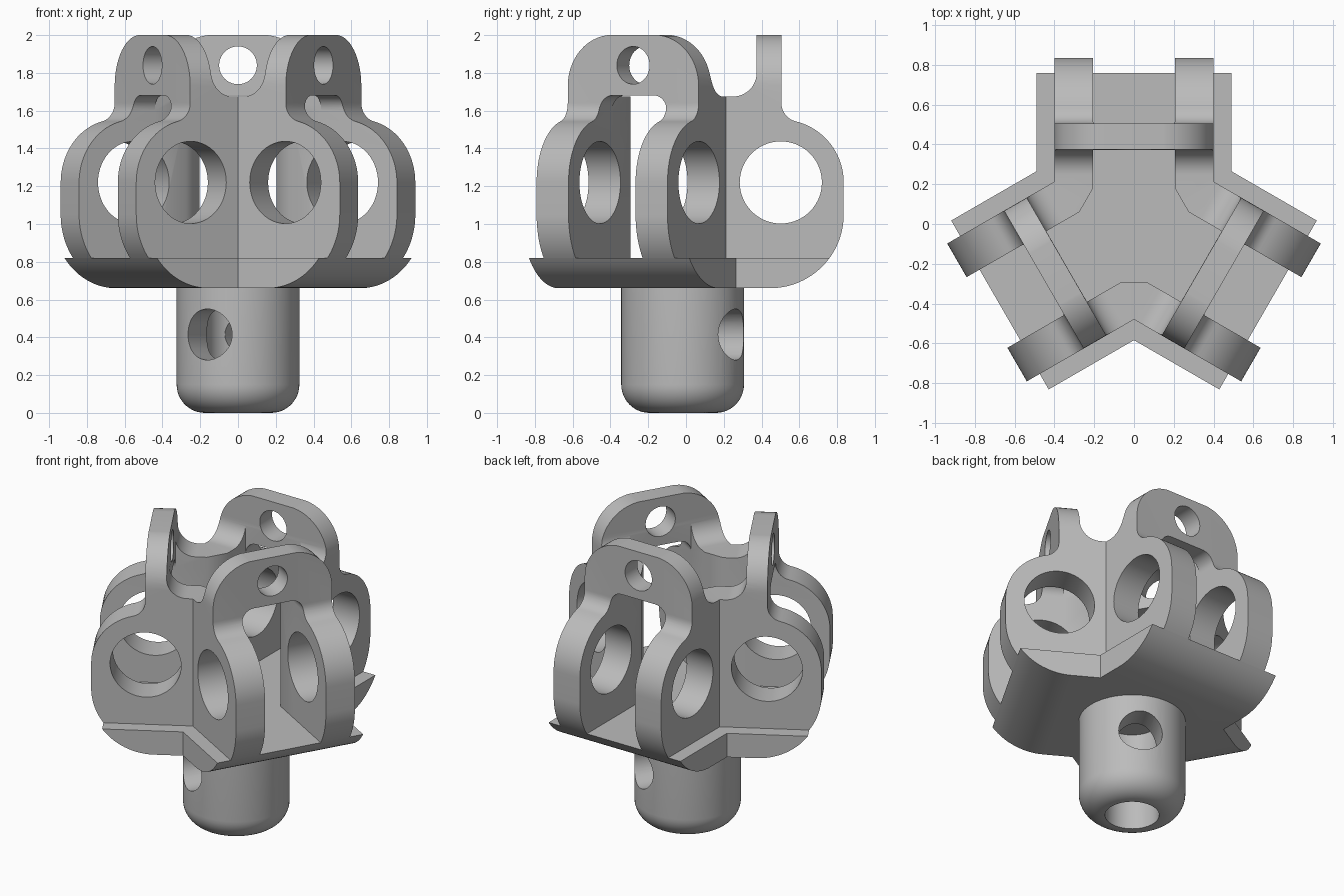
import bpy, bmesh
from math import sin, cos, radians, asin, degrees, atan2
from mathutils import Matrix, Vector

cube = bpy.data.objects.get("Cube")
if cube:
    bpy.data.objects.remove(cube, do_unlink=True)

CENTRE_Y = -0.018
FLOOR, UNDER, SADDLE, TOP = 0.82, 0.66, 1.675, 2.0

grey = bpy.data.materials.new("plain grey")
grey.use_nodes = True
grey.diffuse_color = (0.5, 0.5, 0.5, 1)
grey.node_tree.nodes["Principled BSDF"].inputs["Base Color"].default_value = (0.5, 0.5, 0.5, 1)


def arc(cx, cy, r, a0, a1, n=14):
    """Points along an arc, angles in degrees."""
    angles = [radians(a0 + (a1 - a0) * i / n) for i in range(n + 1)]
    return [(cx + r * cos(a), cy + r * sin(a)) for a in angles]


def circle(cx, cy, r, n=56):
    return arc(cx, cy, r, 0, 360, n)[:-1]


def make_object(name, bm):
    bmesh.ops.recalc_face_normals(bm, faces=bm.faces)
    mesh = bpy.data.meshes.new(name)
    bm.to_mesh(mesh)
    bm.free()
    obj = bpy.data.objects.new(name, mesh)
    bpy.context.collection.objects.link(obj)
    return obj


def prism(name, outline, axis, lo, hi):
    """Extrude a 2D outline along x, y or z."""
    place = {"x": lambda a, b, t: (t, a, b),
             "y": lambda a, b, t: (a, t, b),
             "z": lambda a, b, t: (a, b, t)}[axis]
    bm = bmesh.new()
    low = [bm.verts.new(place(a, b, lo)) for a, b in outline]
    high = [bm.verts.new(place(a, b, hi)) for a, b in outline]
    bm.faces.new(low)
    bm.faces.new(high)
    for i in range(len(low)):
        j = (i + 1) % len(low)
        bm.faces.new((low[i], low[j], high[j], high[i]))
    return make_object(name, bm)


def combine(obj, cutter, operation="DIFFERENCE"):
    """Apply a boolean and discard the cutter."""
    mod = obj.modifiers.new("cut", "BOOLEAN")
    mod.operation, mod.object, mod.solver = operation, cutter, "EXACT"
    bpy.context.view_layer.update()
    graph = bpy.context.evaluated_depsgraph_get()
    mesh = bpy.data.meshes.new_from_object(obj.evaluated_get(graph))
    obj.modifiers.clear()
    obj.data = mesh
    bpy.data.objects.remove(cutter, do_unlink=True)


def three_around(obj):
    """Trim to a third of a turn, then repeat around the centre."""
    bm = bmesh.new()
    bm.from_mesh(obj.data)
    for side in (1, -1):
        bmesh.ops.bisect_plane(bm, geom=bm.verts[:] + bm.edges[:] + bm.faces[:], dist=1e-6,
                               plane_co=(0, 0, 0), plane_no=(side * cos(radians(60)), -sin(radians(60)), 0),
                               clear_outer=True)
    first = bm.verts[:] + bm.edges[:] + bm.faces[:]
    for turn in (120, 240):
        copy = bmesh.ops.duplicate(bm, geom=first)["geom"]
        bmesh.ops.rotate(bm, verts=[v for v in copy if isinstance(v, bmesh.types.BMVert)],
                         cent=(0, 0, 0), matrix=Matrix.Rotation(radians(turn), 3, "Z"))
    bmesh.ops.remove_doubles(bm, verts=bm.verts, dist=1e-4)
    bm.to_mesh(obj.data)
    bm.free()


def finish(obj):
    obj.location.y = CENTRE_Y
    obj.data.materials.clear()
    obj.data.materials.append(grey)
    bpy.ops.object.select_all(action="DESELECT")
    obj.select_set(True)
    bpy.context.view_layer.objects.active = obj
    bpy.ops.object.shade_smooth_by_angle(angle=radians(30))


# Shared rounded lower end of base and cheeks
REACH, ROUND = 0.853, 0.39
end_d, end_z = REACH - ROUND, UNDER + ROUND
floor_angle = degrees(asin((FLOOR - end_z) / ROUND))

# Three-armed base plate
base = prism("base_plate", [(-0.3, UNDER)] + arc(end_d, end_z, ROUND, -90, floor_angle)
             + [(-0.3, FLOOR)], "x", -0.49, 0.49)
three_around(base)
finish(base)

# Clevis side profile: rounded cheek, shoulder, post and saddle
hole_d, hole_z = 0.52, 1.22
shoulder = REACH - hole_d
post_out, post_in, fillet, dip = 0.523, 0.392, 0.10, 0.125
fx = post_out + fillet
fz = hole_z + ((shoulder + fillet) ** 2 - (fx - hole_d) ** 2) ** 0.5
meet = degrees(atan2(fz - hole_z, fx - hole_d))
profile = ([(-0.3, FLOOR)] + arc(end_d, end_z, ROUND, floor_angle, 0)
           + arc(hole_d, hole_z, shoulder, 0, meet, 18)
           + arc(fx, fz, fillet, 180 + meet, 180, 10)
           + [(post_out, TOP), (post_in, TOP)]
           + arc(post_in - dip, SADDLE + dip, dip, 0, -90, 12)
           + [(-0.3, SADDLE)])
clevis = prism("clevis_arms", profile, "x", -0.5, 0.5)

# Rounded shape of the post as seen along the arm
WIDE, CROWN = 0.40, 0.27
dome = ([(-WIDE, 0.5), (WIDE, 0.5)]
        + arc(WIDE - CROWN, TOP + 0.001 - CROWN, CROWN, 0, 90)
        + arc(CROWN - WIDE, TOP + 0.001 - CROWN, CROWN, 90, 180))
combine(clevis, prism("dome_helper", dome, "y", -0.6, 1.2), "INTERSECT")

# Slot between the cheeks, with rounded upper corners under the post
SLOT, CORNER, slot_top = 0.205, 0.08, SADDLE + 0.006
arch = ([(-SLOT, 0.5), (SLOT, 0.5)]
        + arc(SLOT - CORNER, slot_top - CORNER, CORNER, 0, 90, 8)
        + arc(CORNER - SLOT, slot_top - CORNER, CORNER, 90, 180, 8))
combine(clevis, prism("slot_helper", arch, "y", -0.6, 1.2))
combine(clevis, prism("inner_slot_helper", [(-SLOT, 0.5), (SLOT, 0.5), (SLOT, 1.9), (-SLOT, 1.9)],
                      "y", -0.6, post_in - 0.001))

# Flattened inner corners where neighbouring cheeks join
combine(clevis, prism("core_helper", arc(0, 0, 0.554, 90, 450, 3)[:-1], "z", 0.5, SADDLE + 0.003))

# Large cheek holes and small post hole
combine(clevis, prism("cheek_hole_helper", circle(hole_d, hole_z, 0.2175), "x", -0.8, 0.8))
combine(clevis, prism("post_hole_helper", circle(0, 1.84, 0.10, 40), "y", 0.2, 0.8))
three_around(clevis)
finish(clevis)

# Hollow stem with rounded lower rim
bm = bmesh.new()
ring = [(0.165, 0)] + arc(0.175, 0.15, 0.15, -90, 0, 12) + [(0.325, 0.67), (0.165, 0.67)]
verts = [bm.verts.new((r, 0, z)) for r, z in ring]
edges = [bm.edges.new((verts[i], verts[(i + 1) % len(verts)])) for i in range(len(verts))]
bmesh.ops.spin(bm, geom=verts + edges, cent=(0, 0, 0), axis=(0, 0, 1),
               angle=radians(360), steps=72, use_merge=True)
bmesh.ops.remove_doubles(bm, verts=bm.verts, dist=1e-5)
stem = make_object("stem", bm)

# Cross hole through the stem
cross = prism("cross_hole_helper", circle(0, 0.415, 0.135, 48), "y", -0.6, 0.6)
cross.rotation_euler.z = radians(-30)
combine(stem, cross)
finish(stem)
